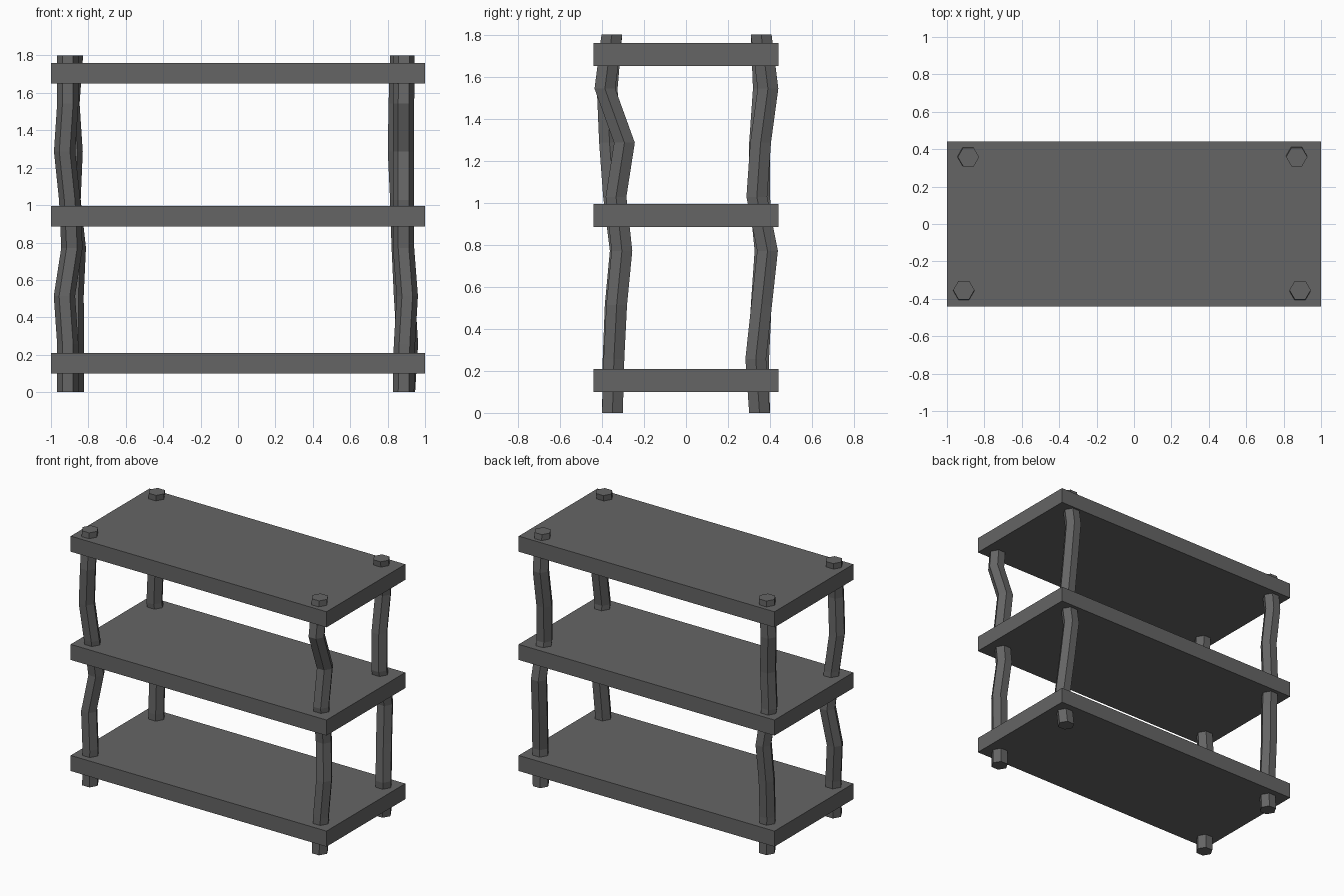
import bpy, bmesh, math

default = bpy.data.objects.get("Cube")
if default:
    bpy.data.objects.remove(default, do_unlink=True)

HEIGHT = 1.8
LEG_RADIUS = 0.057
LEG_SIDES = 6

# Single dark grey for the whole unit
grey = bpy.data.materials.new("dark_grey")
grey.use_nodes = True
colour = (0.13, 0.13, 0.13, 1)
grey.diffuse_color = colour
grey.node_tree.nodes["Principled BSDF"].inputs["Base Color"].default_value = colour


def add_object(name, bm):
    """Turn a bmesh into a flat-shaded object."""
    bmesh.ops.recalc_face_normals(bm, faces=bm.faces[:])
    mesh = bpy.data.meshes.new(name)
    bm.to_mesh(mesh)
    bm.free()
    mesh.materials.append(grey)
    obj = bpy.data.objects.new(name, mesh)
    bpy.context.collection.objects.link(obj)
    return obj


def add_shelf(name, bottom, thickness=0.11):
    """Flat rectangular board."""
    bm = bmesh.new()
    bmesh.ops.create_cube(bm, size=1)
    bmesh.ops.scale(bm, vec=(2, 0.88, thickness), verts=bm.verts[:])
    bmesh.ops.translate(bm, vec=(0, 0, bottom + thickness / 2), verts=bm.verts[:])
    return add_object(name, bm)


def add_leg(name, centre, sway_x, sway_y):
    """Crooked six-sided post; sway is in thousandths at evenly spaced rings."""
    bm = bmesh.new()
    rings = []
    for level, (dx, dy) in enumerate(zip(sway_x, sway_y)):
        x = centre[0] + dx / 1000
        y = centre[1] + dy / 1000
        z = HEIGHT * level / (len(sway_x) - 1)
        ring = []
        for side in range(LEG_SIDES):
            angle = math.tau * side / LEG_SIDES
            ring.append(bm.verts.new((x + LEG_RADIUS * math.cos(angle),
                                      y + LEG_RADIUS * math.sin(angle), z)))
        rings.append(ring)
    for lower, upper in zip(rings, rings[1:]):
        for side in range(LEG_SIDES):
            after = (side + 1) % LEG_SIDES
            bm.faces.new((lower[side], lower[after], upper[after], upper[side]))
    bm.faces.new(rings[0])
    bm.faces.new(rings[-1])
    return add_object(name, bm)


# Three boards
add_shelf("bottom_shelf", 0.10)
add_shelf("middle_shelf", 0.885)
add_shelf("top_shelf", 1.65)

# Four crooked legs running through the boards
add_leg("front_left_leg", (0.885, -0.353),
        (0, 5, 20, 0, 0, 0, 0, 3),
        (3, 10, 23, 48, 20, 60, -33, 0))
add_leg("front_right_leg", (-0.91, -0.353),
        (0, 0, -18, 22, 10, -17, 0, 0),
        (3, 6, 16, 40, 8, -11, -22, 0))
add_leg("back_left_leg", (0.87, 0.358),
        (20, 36, 20, 8, 0, -12, -8, 0),
        (-8, -26, 2, 30, -21, -3, 32, 0))
add_leg("back_right_leg", (-0.885, 0.358),
        (5, 5, 3, 15, -13, -2, -19, 0),
        (-8, -12, 0, 18, -8, -8, 10, 0))
